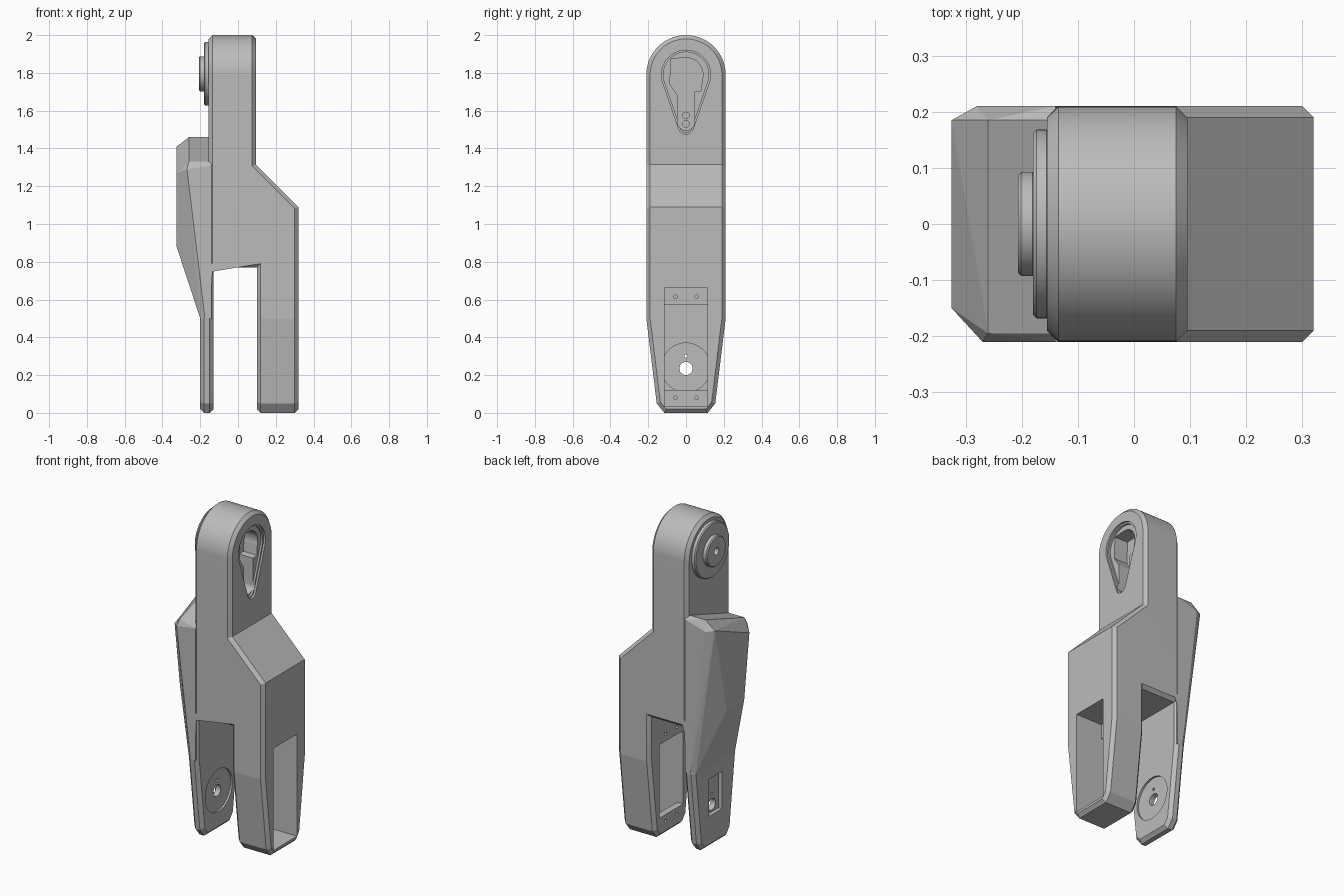
import bpy, bmesh
from math import sin, cos, pi, radians
from mathutils import Vector

if "Cube" in bpy.data.objects:
    bpy.data.objects.remove(bpy.data.objects["Cube"])

grey = bpy.data.materials.new("plain grey")
grey.use_nodes = True
grey.diffuse_color = (0.5, 0.5, 0.5, 1)
grey.node_tree.nodes["Principled BSDF"].inputs["Base Color"].default_value = (0.5, 0.5, 0.5, 1)


def finish(bm, name):
    bmesh.ops.recalc_face_normals(bm, faces=bm.faces[:])
    mesh = bpy.data.meshes.new(name)
    bm.to_mesh(mesh)
    bm.free()
    mesh.materials.append(grey)
    obj = bpy.data.objects.new(name, mesh)
    bpy.context.collection.objects.link(obj)
    return obj


def extrude(points, direction):
    bm = bmesh.new()
    face = bm.faces.new([bm.verts.new(p) for p in points])
    new = bmesh.ops.extrude_face_region(bm, geom=[face])["geom"]
    bmesh.ops.translate(bm, vec=direction, verts=[g for g in new if isinstance(g, bmesh.types.BMVert)])
    bmesh.ops.recalc_face_normals(bm, faces=bm.faces[:])
    return bm


def chamfer(bm, width):
    # only sharp outward edges
    edges = [e for e in bm.edges if e.is_manifold and e.calc_face_angle_signed() > radians(60)]
    bmesh.ops.bevel(bm, geom=edges, offset=width, offset_type='OFFSET', segments=1,
                    profile=0.5, affect='EDGES', clamp_overlap=True)


def prism(name, outline, x0, x1, bevel=0):
    bm = extrude([(x0, y, z) for y, z in outline], (x1 - x0, 0, 0))
    if bevel:
        chamfer(bm, bevel)
    return finish(bm, name)


def arc(z, r, start=0, end=2 * pi, n=64, closed=True):
    steps = n if closed else n + 1
    return [(r * cos(start + (end - start) * i / n), z + r * sin(start + (end - start) * i / n))
            for i in range(steps)]


def rect(half, z0, z1):
    return [(-half, z0), (half, z0), (half, z1), (-half, z1)]


def combine(target, tool, operation='DIFFERENCE'):
    tool.hide_render = True
    mod = target.modifiers.new("combine", 'BOOLEAN')
    mod.operation, mod.object, mod.solver = operation, tool, 'EXACT'
    bpy.context.view_layer.objects.active = target
    bpy.ops.object.modifier_apply(modifier=mod.name)
    bpy.data.objects.remove(tool)


# Forked body: front profile trimmed by the rounded, tapered side outline
W = 0.21
profile = [(-.2, -.1), (-.13, -.1), (-.13, .77), (.1, .77), (.1, -.1), (.32, -.1), (.32, 1.09),
           (.095, 1.315), (.095, 2.1), (-.155, 2.1), (-.155, .75), (-.2, .5)]
side = ([(-.115, 0), (.115, 0), (.155, .05), (W, .5)]
        + arc(1.79, W, 0, pi, 48, False) + [(-W, .5), (-.155, .05)])
bm = extrude([(x, -W, z) for x, z in profile], (0, 2 * W, 0))
for (y0, z0), (y1, z1) in zip(side, side[1:] + side[:1]):
    if abs(y1 - y0) < 1e-5:
        continue
    bmesh.ops.bisect_plane(bm, geom=bm.verts[:] + bm.edges[:] + bm.faces[:], dist=1e-6,
                           plane_co=(0, y0, z0), plane_no=Vector((0, z1 - z0, y0 - y1)).normalized(),
                           clear_outer=True)
    bmesh.ops.holes_fill(bm, edges=[e for e in bm.edges if e.is_boundary], sides=0)
bmesh.ops.recalc_face_normals(bm, faces=bm.faces[:])
chamfer(bm, 0.02)
body = finish(bm, "forked_body")

# Faceted side bulge with a sloping top
corners = [
    (-.325, -.15, 1.27), (-.325, -.1, .88), (-.325, .07, .88), (-.325, .185, 1.41),
    (-.27, -W, 1.29), (-.26, -.195, 1.33), (-.26, .185, 1.46), (-.28, W, 1.4),
    (-.14, W, 1.44), (-.14, .185, 1.46), (-.14, -.195, 1.33), (-.14, -W, 1.31),
    (-.2, -.19, .5), (-.2, .19, .5), (-.175, -W, .5), (-.175, W, .5),
    (-.14, -W, .5), (-.14, W, .5)]
bm = bmesh.new()
for c in corners:
    bm.verts.new(c)
hull = bmesh.ops.convex_hull(bm, input=bm.verts[:])
inner = {g for g in hull["geom_interior"] if isinstance(g, bmesh.types.BMVert)}
bmesh.ops.delete(bm, geom=list(inner), context='VERTS')
bmesh.ops.dissolve_limit(bm, angle_limit=radians(2), verts=bm.verts[:], edges=bm.edges[:])
combine(body, finish(bm, "bulge"), 'UNION')

# Thick leg: outer pocket, inner window and screw holes in the two tabs
combine(body, prism("pocket", rect(.115, .035, .66), .14, .4))
combine(body, prism("window", rect(.115, .12, .57), .05, .2))
for z in (.08, .615):
    for y in (-.055, .055):
        hole = [(y + a, b) for a, b in arc(z, .01, n=16)]
        combine(body, prism("screw_hole", hole, .05, .2))

# Thin leg: round recess, outer pocket, axle hole and pin hole
combine(body, prism("round_recess", arc(.24, .13), -.142, -.1))
combine(body, prism("small_pocket", rect(.065, .19, .42), -.3, -.175))
combine(body, prism("axle_hole", arc(.235, .035), -.3, -.05))
combine(body, prism("pin_hole", arc(.3, .009, n=16), -.3, -.05))

# Head: stepped teardrop recess with a keyed pocket and two pin holes
for r, depth in ((.13, .012), (.12, .024)):
    drop = arc(1.79, r, -.25, pi + .25, 48, False) + arc(1.515, r - .09, pi + .25, 2 * pi - .25, 24, False)
    combine(body, prism("teardrop", drop, .095 - depth, .2))
key = (arc(1.79, .09, -.3, pi / 2, 20, False)
       + [(-.08, 1.875), (-.085, 1.74), (-.045, 1.68)]
       + arc(1.54, .045, pi, 2 * pi, 16, False) + [(.045, 1.7), (.08, 1.705)])
combine(body, prism("key_pocket", key, -.02, .2))
for z in (1.53, 1.575):
    combine(body, prism("key_pin_hole", arc(z, .017, n=24), -.05, .05))

# Stepped pivot disc on the other side of the head
disc = prism("pivot_disc", arc(1.795, .168), -.18, -.15, .006)
hub = prism("pivot_hub", arc(1.795, .093), -.207, -.175, .006)
for obj in (disc, hub):
    combine(obj, prism("centre_hole", arc(1.795, .022, n=32), -.3, -.157))

# Smooth only the finely stepped curves
for obj in (body, disc, hub):
    bpy.ops.object.select_all(action='DESELECT')
    obj.select_set(True)
    bpy.context.view_layer.objects.active = obj
    bpy.ops.object.shade_smooth_by_angle(angle=radians(6.5))
